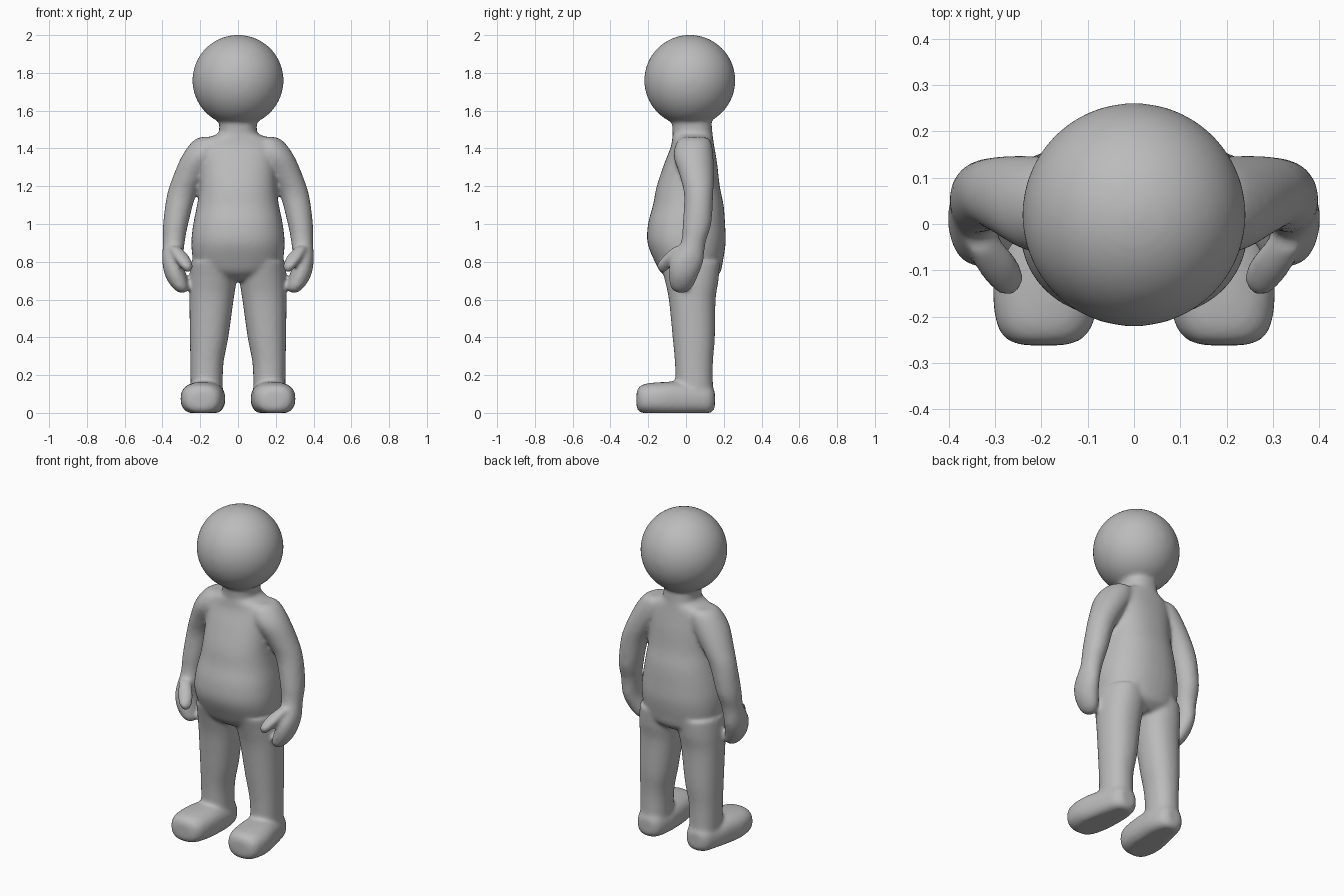
import bpy, bmesh, math
from mathutils import Vector

if "Cube" in bpy.data.objects:
    bpy.data.objects.remove(bpy.data.objects["Cube"])

grey = bpy.data.materials.new("plain grey")
grey.use_nodes = True
colour = (0.5, 0.5, 0.5, 1)
grey.diffuse_color = colour
grey.node_tree.nodes["Principled BSDF"].inputs["Base Color"].default_value = colour

bm = bmesh.new()


def spline(a, b, c, d, t):
    return [0.5 * (2 * q + (r - p) * t + (2 * p - 5 * q + 4 * r - s) * t * t
                   + (3 * q - p - 3 * r + s) * t ** 3) for p, q, r, s in zip(a, b, c, d)]


def loft(stations, power=2.0, along="z", side=1, steps=5, sides=40):
    """Closed skin over ellipses: x, y, z of the centre, then two radii."""
    padded = [stations[0]] + stations + [stations[-1]]
    dense = [spline(*padded[i:i + 4], k / steps)
             for i in range(len(stations) - 1) for k in range(steps)] + [stations[-1]]
    rings = []
    for x, y, z, ra, rb in dense:
        ring = []
        for i in range(sides):
            a = math.tau * i / sides
            u = ra * math.copysign(abs(math.cos(a)) ** (2 / power), math.cos(a))
            v = rb * math.copysign(abs(math.sin(a)) ** (2 / power), math.sin(a))
            p = (x + u, y + v, z) if along == "z" else (x + u, y, max(z + v, 0))
            ring.append(bm.verts.new((p[0] * side, p[1], p[2])))
        rings.append(ring)
    faces = [bm.faces.new(rings[0]), bm.faces.new(rings[-1])]
    for r, s in zip(rings, rings[1:]):
        for i in range(sides):
            j = (i + 1) % sides
            faces.append(bm.faces.new((r[i], r[j], s[j], s[i])))
    bmesh.ops.recalc_face_normals(bm, faces=faces)


# Torso with a round belly, narrowing into the neck
loft([(0, .03, .70, .10, .10), (0, .025, .74, .19, .155), (0, .015, .80, .235, .18),
      (0, .003, .90, .247, .207), (0, .003, 1.0, .237, .204), (0, .012, 1.1, .217, .187),
      (0, .012, 1.2, .203, .167), (0, .025, 1.32, .20, .14), (0, .035, 1.41, .20, .115),
      (0, .035, 1.455, .16, .108), (0, .035, 1.48, .105, .105),
      (0, .032, 1.52, .10, .105), (0, .03, 1.56, .10, .10)], 2.3)

# Round head
head = bmesh.ops.create_uvsphere(bm, u_segments=64, v_segments=40, radius=.241)
bmesh.ops.translate(bm, verts=head["verts"], vec=Vector((0, .02, 1.76)))

for side in (1, -1):
    # Leg
    loft([(.165, .045, .06, .085, .10), (.165, .042, .25, .087, .10),
          (.153, .041, .40, .102, .112), (.140, .033, .60, .117, .124),
          (.132, .030, .70, .124, .142), (.125, .02, .80, .125, .16)], 2.2, side=side)
    # Foot
    loft([(.195, -.262, .07, .04, .035), (.194, -.25, .072, .08, .065),
          (.192, -.21, .075, .106, .08), (.188, -.13, .075, .116, .088),
          (.178, -.04, .075, .110, .09), (.168, .05, .07, .098, .08),
          (.166, .125, .07, .075, .075), (.166, .153, .07, .04, .045)],
         2.5, "y", side)
    # Arm and hand
    loft([(.15, .045, 1.46, .05, .06), (.155, .042, 1.435, .088, .09),
          (.19, .04, 1.36, .107, .105), (.255, .058, 1.25, .09, .09),
          (.30, .067, 1.15, .077, .077), (.33, .058, 1.0, .067, .076),
          (.34, .038, .90, .058, .066), (.345, .004, .80, .056, .087),
          (.328, -.015, .72, .056, .076), (.303, -.025, .66, .042, .055),
          (.295, -.027, .635, .015, .02)], side=side)
    # Thumb
    loft([(.335, -.03, .88, .03, .035), (.305, -.075, .835, .042, .04),
          (.277, -.112, .785, .038, .042), (.267, -.122, .755, .022, .025),
          (.266, -.122, .743, .008, .01)], side=side)

mesh = bpy.data.meshes.new("body")
bm.to_mesh(mesh)
bm.free()
body = bpy.data.objects.new("body", mesh)
bpy.context.collection.objects.link(body)
mesh.materials.append(grey)

# Fuse the parts into one soft skin
fuse = body.modifiers.new("fuse", "REMESH")
fuse.mode = "VOXEL"
fuse.voxel_size = .01
fuse.use_smooth_shade = True
soften = body.modifiers.new("soften", "SMOOTH")
soften.factor = .5
soften.iterations = 14
